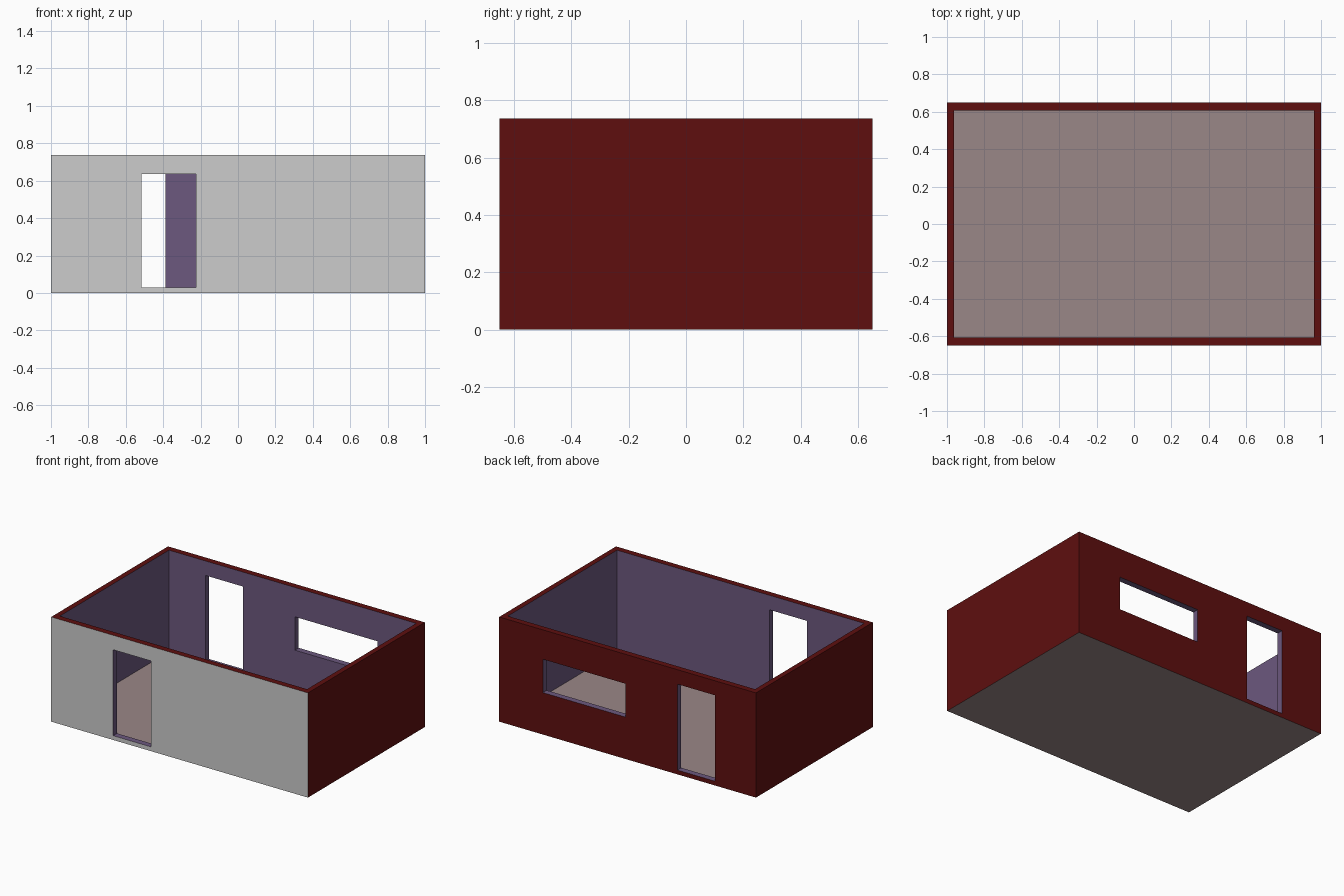
import bpy

cube = bpy.data.objects.get("Cube")
if cube:
    bpy.data.objects.remove(cube, do_unlink=True)

LENGTH, DEPTH, HEIGHT = 2.0, 1.3, 0.737
ROOM_X, ROOM_Y, FLOOR_Z = 0.963, 0.607, 0.022


def linear(c):
    c /= 255
    return c / 12.92 if c <= 0.04045 else ((c + 0.055) / 1.055) ** 2.4


def material(name, *rgb):
    colour = [linear(c) for c in rgb] + [1]
    mat = bpy.data.materials.new(name)
    mat.use_nodes = True
    mat.diffuse_color = colour
    mat.node_tree.nodes["Principled BSDF"].inputs["Base Color"].default_value = colour
    return mat


red = material("dark red", 94, 15, 15)
grey = material("light grey", 204, 204, 204)
purple = material("dusty purple", 108, 88, 126)
taupe = material("taupe", 154, 135, 135)


def box(name, low, high):
    corners = [(x, y, z) for x in (low[0], high[0])
               for y in (low[1], high[1]) for z in (low[2], high[2])]
    faces = [(0, 1, 3, 2), (4, 6, 7, 5), (0, 4, 5, 1),
             (2, 3, 7, 6), (0, 2, 6, 4), (1, 5, 7, 3)]
    mesh = bpy.data.meshes.new(name)
    mesh.from_pydata(corners, [], faces)
    obj = bpy.data.objects.new(name, mesh)
    bpy.context.collection.objects.link(obj)
    return obj


# Outer walls, hollowed by the room and pierced by the openings
walls = box("walls", (-LENGTH / 2, -DEPTH / 2, 0), (LENGTH / 2, DEPTH / 2, HEIGHT))
cutters = [
    box("room_cutter", (-ROOM_X, -ROOM_Y, -0.1), (ROOM_X, ROOM_Y, 1)),
    box("front_door_cutter", (-0.517, -0.8, 0.03), (-0.224, -0.5, 0.635)),
    box("back_door_cutter", (-0.68, 0.5, 0.03), (-0.388, 0.8, 0.635)),
    box("back_window_cutter", (0.018, 0.5, 0.295), (0.66, 0.8, 0.53)),
]
for cutter in cutters:
    cutter.hide_render = True
    mod = walls.modifiers.new(cutter.name, "BOOLEAN")
    mod.operation = "DIFFERENCE"
    mod.solver = "EXACT"
    mod.object = cutter

# Bake the cuts so the faces can be coloured
graph = bpy.context.evaluated_depsgraph_get()
mesh = bpy.data.meshes.new_from_object(walls.evaluated_get(graph))
walls.modifiers.clear()
walls.data = mesh
for cutter in cutters:
    bpy.data.objects.remove(cutter, do_unlink=True)

# Colour the walls by which way and where each face lies
mesh.materials.clear()
for mat in (red, grey, purple, taupe):
    mesh.materials.append(mat)
for face in mesh.polygons:
    x, y, z = face.center
    if z < 0.001:
        face.material_index = 3
    elif y < -DEPTH / 2 + 0.001:
        face.material_index = 1
    elif abs(x) > 0.999 or y > DEPTH / 2 - 0.001 or z > HEIGHT - 0.001:
        face.material_index = 0
    else:
        face.material_index = 2

# Floor slab inside the walls
floor = box("floor", (-ROOM_X, -ROOM_Y, 0), (ROOM_X, ROOM_Y, FLOOR_Z))
floor.data.materials.append(taupe)
